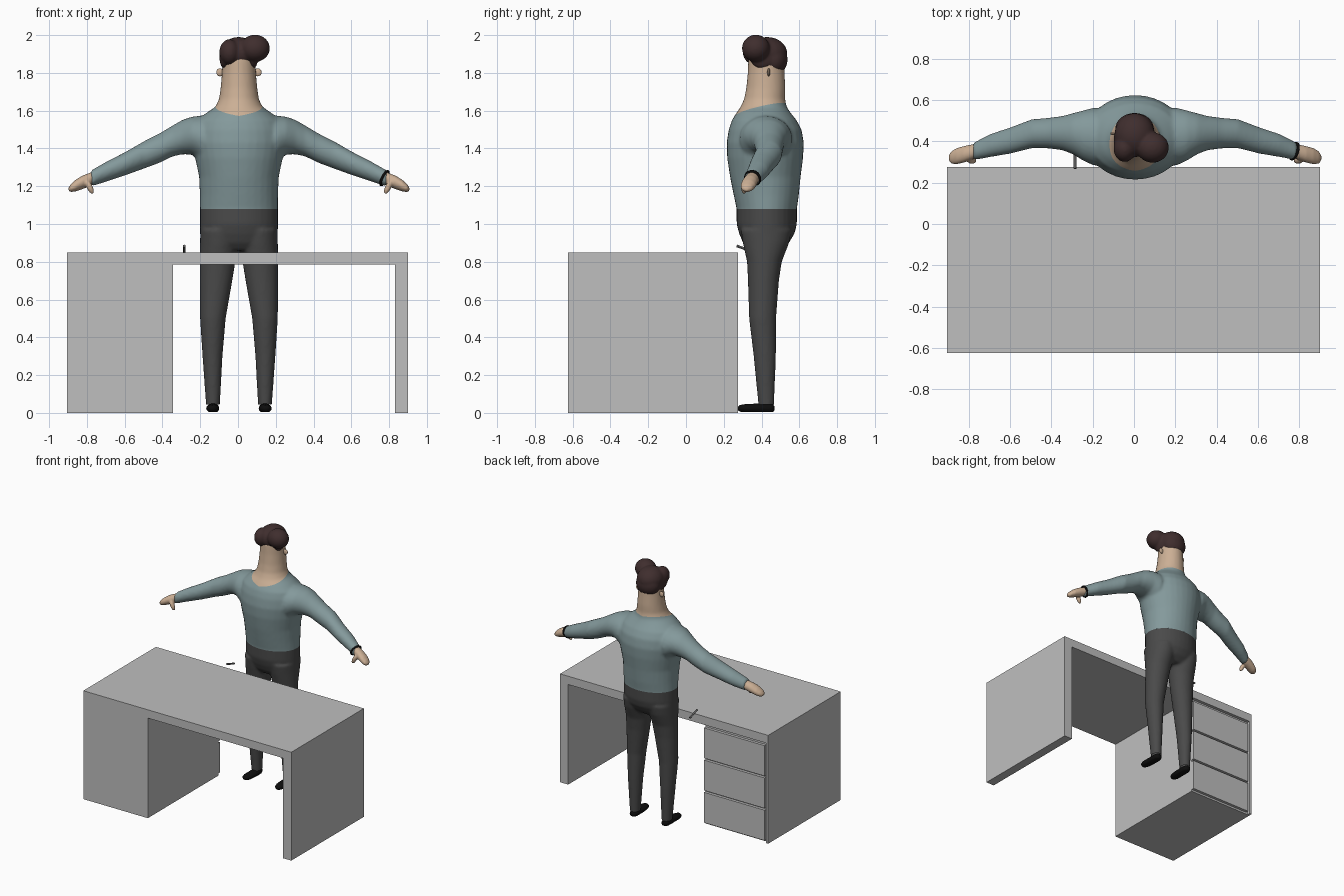
import bpy, bmesh, math
from mathutils import Vector, Matrix

if "Cube" in bpy.data.objects:
    bpy.data.objects.remove(bpy.data.objects["Cube"])

CX = 0.005  # the figure's centre line


def mat(name, r, g, b):
    m = bpy.data.materials.new(name)
    m.diffuse_color = (r, g, b, 1)
    m.use_nodes = True
    m.node_tree.nodes["Principled BSDF"].inputs["Base Color"].default_value = m.diffuse_color
    return m


DESK = mat("desk grey", 0.52, 0.52, 0.52)
SKIN = mat("skin", 0.60, 0.43, 0.30)
SHIRT = mat("shirt blue grey", 0.23, 0.32, 0.33)
TROUSER = mat("trouser charcoal", 0.068, 0.068, 0.068)
HAIR = mat("hair brown", 0.05, 0.027, 0.027)
BLACK = mat("shoe black", 0.004, 0.004, 0.004)
METAL = mat("pen grey", 0.17, 0.17, 0.17)


def finish(bm, name, *mats, smooth=True):
    bmesh.ops.recalc_face_normals(bm, faces=bm.faces)
    me = bpy.data.meshes.new(name)
    bm.to_mesh(me)
    bm.free()
    for m in mats:
        me.materials.append(m)
    for p in me.polygons:
        p.use_smooth = smooth
    ob = bpy.data.objects.new(name, me)
    bpy.context.collection.objects.link(ob)
    return ob


def loft(bm, axis, rings, n=32):
    """Ellipse rings (t, a, b, ra, rb) along an axis, closed at both ends."""
    others = [i for i in range(3) if i != axis]
    prev = None
    for k, (t, a, b, ra, rb) in enumerate(rings):
        cur = []
        for i in range(n):
            w = 2 * math.pi * i / n
            co = Vector((0, 0, 0))
            co[axis] = t
            co[others[0]] = a + ra * math.cos(w)
            co[others[1]] = b + rb * math.sin(w)
            cur.append(bm.verts.new(co))
        if prev:
            for i in range(n):
                j = (i + 1) % n
                bm.faces.new((prev[i], prev[j], cur[j], cur[i]))
        if k in (0, len(rings) - 1):
            bm.faces.new(cur)
        prev = cur


def blob(bm, c, r, rot=(0, 0, 0)):
    m = Matrix.Translation(c)
    for w, ax in zip(rot, "XYZ"):
        m = m @ Matrix.Rotation(w, 4, ax)
    bmesh.ops.create_uvsphere(bm, u_segments=24, v_segments=14, radius=1,
                              matrix=m @ Matrix.Diagonal((*r, 1)))


def fuse(bm, voxel, smooth):
    """Merge overlapping closed forms into one soft skin."""
    ob = finish(bm, "fuse_helper")
    rm = ob.modifiers.new("fuse", "REMESH")
    rm.mode, rm.voxel_size = "VOXEL", voxel
    sm = ob.modifiers.new("soften", "SMOOTH")
    sm.factor, sm.iterations = 0.5, smooth
    dg = bpy.context.evaluated_depsgraph_get()
    out = bmesh.new()
    out.from_mesh(bpy.data.meshes.new_from_object(ob.evaluated_get(dg)))
    bpy.data.objects.remove(ob)
    return out


def cut(bm, co, no, faces=None, **kw):
    faces = list(faces or bm.faces)
    geom = list({v for f in faces for v in f.verts}) + list({e for f in faces for e in f.edges}) + faces
    bmesh.ops.bisect_plane(bm, geom=geom, dist=1e-5, plane_co=co, plane_no=no, **kw)


def upright(rows):
    """Rows of (z, half width, front y, back y) as rings on the centre line."""
    return [(z, CX, (f + b) / 2, w, (b - f) / 2) for z, w, f, b in rows]


# ---- shirt, arms, neck and head
bm = bmesh.new()
loft(bm, 2, upright([
    (1.00, .207, .268, .587), (1.08, .207, .268, .587), (1.15, .207, .253, .597),
    (1.25, .211, .233, .607), (1.35, .232, .218, .620), (1.43, .245, .215, .624),
    (1.50, .240, .226, .612), (1.55, .220, .243, .585), (1.59, .170, .268, .553),
    (1.62, .125, .289, .533), (1.66, .106, .307, .525), (1.72, .097, .319, .526),
    (1.80, .090, .327, .522), (1.88, .087, .330, .520), (1.93, .060, .360, .490)]))
ARM = [(.10, .42, 1.45, .13, .12), (.20, .423, 1.452, .14, .122), (.25, .428, 1.468, .122, .100),
       (.30, .437, 1.46, .100, .091), (.35, .440, 1.44, .083, .082), (.42, .440, 1.402, .074, .078),
       (.50, .437, 1.367, .070, .073), (.60, .405, 1.32, .064, .062), (.70, .380, 1.278, .056, .053),
       (.785, .350, 1.24, .042, .043)]
for s in (-1, 1):
    loft(bm, 0, [(CX + s * x, *r) for x, *r in ARM])
bm = fuse(bm, 0.011, 4)
cut(bm, (0, 0, 1.08), (0, 0, 1), clear_inner=True)
# V collar line: clean cut, then skin above it
cut(bm, (CX, 0, 0), (1, 0, 0))
for s in (-1, 1):
    cut(bm, (CX, .27, 1.575), (-.15 * s, -.24, 1),
        [f for f in bm.faces if (f.calc_center_median().x - CX) * s > 0])
for f in bm.faces:
    c = f.calc_center_median()
    f.material_index = int(c.z > 1.575 + .24 * (c.y - .27) + .15 * abs(c.x - CX))
finish(bm, "shirt_and_neck", SHIRT, SKIN)

# ---- trousers
bm = bmesh.new()
loft(bm, 2, upright([
    (1.16, .207, .268, .587), (1.08, .207, .268, .587), (1.00, .207, .268, .587),
    (.95, .206, .281, .575), (.90, .200, .302, .545), (.86, .160, .335, .500)]))
LEG = [(.97, .105, .100, .290, .560), (.90, .105, .101, .301, .546), (.80, .113, .094, .323, .507),
       (.70, .121, .086, .328, .492), (.50, .138, .068, .334, .477), (.30, .140, .053, .358, .476),
       (.03, .1375, .036, .384, .466)]
for s in (-1, 1):
    loft(bm, 2, [(z, CX + s * o, (f + b) / 2, w, (b - f) / 2) for z, o, w, f, b in LEG])
bm = fuse(bm, 0.011, 3)
cut(bm, (0, 0, 1.08), (0, 0, 1), clear_outer=True)
cut(bm, (0, 0, .045), (0, 0, 1), clear_inner=True)
finish(bm, "trousers", TROUSER)

# ---- hair: cap, nape, sides, fringe and swept quiff
bm = bmesh.new()
for c, r in (((.003, .430, 1.902), (.098, .107, .088)), ((.003, .462, 1.870), (.094, .076, .085)),
             ((-.045, .365, 1.910), (.054, .065, .068)), ((.090, .370, 1.930), (.079, .074, .072)),
             ((-.072, .405, 1.880), (.026, .065, .058)), ((.080, .405, 1.880), (.026, .065, .058))):
    blob(bm, c, r)
finish(fuse(bm, 0.008, 4), "hair", HAIR)

for s, side in ((-1, "left"), (1, "right")):
    # ---- ears
    bm = bmesh.new()
    blob(bm, (CX + s * .100, .438, 1.803), (.020, .008, .021))
    finish(bm, side + "_ear", SKIN)

    # ---- hands with thumbs
    bm = bmesh.new()
    loft(bm, 0, [(CX + s * x, *r) for x, *r in (
        (.75, .362, 1.255, .034, .034), (.79, .348, 1.235, .037, .036), (.83, .337, 1.220, .040, .036),
        (.865, .328, 1.203, .039, .031), (.89, .322, 1.190, .030, .021), (.902, .320, 1.185, .012, .009))], 24)
    blob(bm, (CX + s * .790, .308, 1.195), (.016, .017, .040), (0, s * .45, 0))
    finish(fuse(bm, 0.006, 3), side + "_hand", SKIN)

    # ---- shoes
    bm = bmesh.new()
    loft(bm, 1, [(y, CX + s * (.1375 + dx), .024, w, h) for y, dx, w, h in (
        (.274, .004, .010, .008), (.284, .004, .024, .017), (.310, .003, .033, .022), (.350, .001, .034, .024),
        (.400, 0, .033, .027), (.440, 0, .032, .027), (.460, 0, .024, .022), (.468, 0, .010, .010))], 20)
    cut(bm, (0, 0, .006), (0, 0, 1), clear_inner=True)
    bmesh.ops.holes_fill(bm, edges=[e for e in bm.edges if e.is_boundary])
    finish(bm, side + "_shoe", BLACK)

# ---- wrist band
bpy.ops.mesh.primitive_torus_add(major_segments=28, minor_segments=8, major_radius=.040, minor_radius=.007,
                                 location=(.775, .353, 1.243))
band = bpy.context.object
band.name = "wrist_band"
band.rotation_euler = Vector((.85, -.28, -.42)).to_track_quat("Z", "Y").to_euler()
band.data.materials.append(BLACK)
bpy.ops.object.shade_smooth()

# ---- pen
a, b = Vector((-.285, .268, .884)), Vector((-.285, .358, .853))
bpy.ops.mesh.primitive_cylinder_add(vertices=12, radius=.007, depth=(b - a).length, location=(a + b) / 2)
pen = bpy.context.object
pen.name = "pen"
pen.rotation_euler = (b - a).to_track_quat("Z", "Y").to_euler()
pen.data.materials.append(METAL)
bpy.ops.object.shade_smooth_by_angle()


def box(name, x0, x1, y0, y1, z0, z1):
    bm = bmesh.new()
    bmesh.ops.create_cube(bm, size=1, matrix=Matrix.Translation(((x0 + x1) / 2, (y0 + y1) / 2, (z0 + z1) / 2))
                          @ Matrix.Diagonal((x1 - x0, y1 - y0, z1 - z0, 1)))
    finish(bm, name, DESK, smooth=False)


# ---- desk with a three-drawer pedestal facing the figure
box("desk_top", -.905, .90, -.625, .275, .785, .85)
box("desk_side_panel", .83, .90, -.625, .275, 0, .785)
box("pedestal", -.905, -.345, -.625, .250, 0, .785)
box("pedestal_outer_side", -.905, -.885, .250, .275, 0, .785)
for i in range(3):
    z = .015 + i * .253
    box("drawer_front_%d" % (i + 1), -.872, -.347, .245, .272, z, z + .238)
